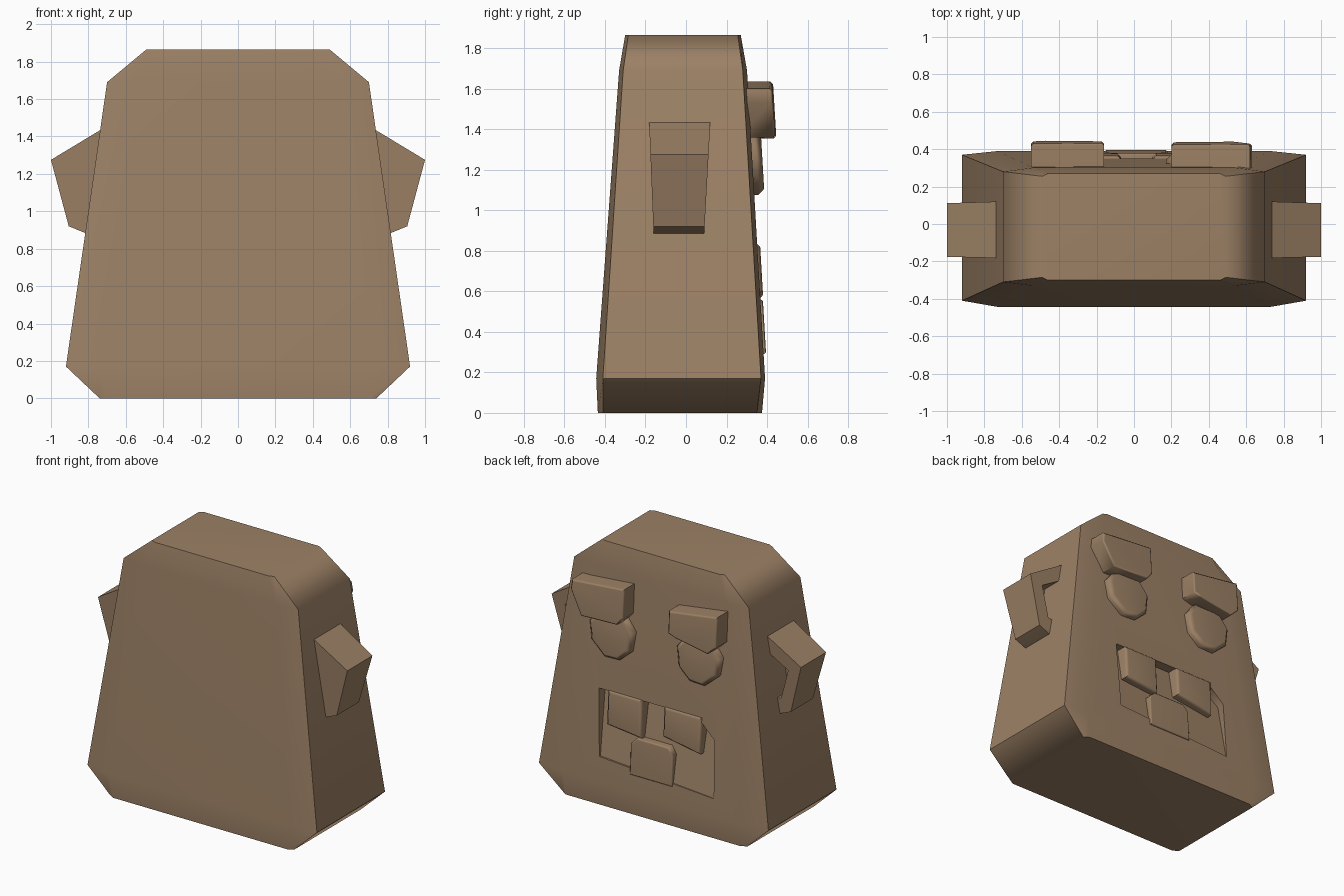
import bpy, bmesh, math

if "Cube" in bpy.data.objects:
    bpy.data.objects.remove(bpy.data.objects["Cube"])

brown = bpy.data.materials.new("clay_brown")
brown.diffuse_color = (0.335, 0.22, 0.132, 1)
brown.use_nodes = True
brown.node_tree.nodes["Principled BSDF"].inputs["Base Color"].default_value = brown.diffuse_color


def make(name, bm):
    bmesh.ops.recalc_face_normals(bm, faces=bm.faces)
    me = bpy.data.meshes.new(name)
    bm.to_mesh(me)
    bm.free()
    me.materials.append(brown)
    ob = bpy.data.objects.new(name, me)
    bpy.context.collection.objects.link(ob)
    return ob


def select(ob):
    bpy.ops.object.select_all(action='DESELECT')
    ob.select_set(True)
    bpy.context.view_layer.objects.active = ob


def smooth(ob, angle=50):
    select(ob)
    bpy.ops.object.shade_smooth_by_angle(angle=math.radians(angle))
    wn = ob.modifiers.new("weighted", 'WEIGHTED_NORMAL')
    wn.keep_sharp = True


def prism(name, pts, back, front, bevel=0.0):
    """Extrude an x/z outline between two y(z) surfaces, optionally chamfering the +y rim."""
    bm = bmesh.new()
    a = [bm.verts.new((x, back(z), z)) for x, z in pts]
    b = [bm.verts.new((x, front(z), z)) for x, z in pts]
    n = len(pts)
    bm.faces.new(a)
    cap = bm.faces.new(b)
    for i in range(n):
        j = (i + 1) % n
        bm.faces.new((a[i], a[j], b[j], b[i]))
    if bevel:
        bmesh.ops.recalc_face_normals(bm, faces=bm.faces)
        bmesh.ops.bevel(bm, geom=list(cap.edges), offset=bevel, segments=1, affect='EDGES')
    return make(name, bm)


def face_y(z):
    return 0.40 - 0.0584 * z


def proud(d):
    return lambda z: face_y(z) + d


def flat(y):
    return lambda z: y


# Body: tapered block with chamfered rims, lofted from four rings
def ring(z, xs, xf, ys0, ys1, yf0, yf1):
    return [(xs, ys0, z), (xs, ys1, z), (xf, yf1, z), (-xf, yf1, z),
            (-xs, ys1, z), (-xs, ys0, z), (-xf, yf0, z), (xf, yf0, z)]


bm = bmesh.new()
rings = [ring(0, 0.74, 0.70, -0.41, 0.35, -0.435, 0.375),
         ring(0.17, 0.92, 0.73, -0.41, 0.37, -0.443, 0.39),
         ring(1.69, 0.70, 0.54, -0.31, 0.28, -0.33, 0.301),
         ring(1.865, 0.49, 0.46, -0.285, 0.255, -0.30, 0.27)]
loops = [[bm.verts.new(p) for p in r] for r in rings]
bm.faces.new(loops[0])
bm.faces.new(loops[-1])
for lo, hi in zip(loops, loops[1:]):
    for i in range(8):
        j = (i + 1) % 8
        bm.faces.new((lo[i], lo[j], hi[j], hi[i]))
body = make("head_block", bm)

# Mouth: wedge-shaped recess, deepest at the top
cutter = prism("mouth_cutter",
               [(.45, .83), (-.34, .83), (-.48, .70), (-.49, .29), (.43, .35)],
               lambda z: 0.28 + 0.179 * (0.83 - z), flat(0.55))
cutter.hide_render = True
cut = body.modifiers.new("mouth", 'BOOLEAN')
cut.operation = 'DIFFERENCE'
cut.solver = 'EXACT'
cut.object = cutter
select(body)
bpy.ops.object.modifier_apply(modifier=cut.name)
bpy.data.objects.remove(cutter)
smooth(body)

# Teeth: two hanging, one standing
smooth(prism("upper_tooth_a", [(.38, .84), (.38, .59), (.10, .56), (.10, .84)],
             flat(0.25), proud(0.014), 0.02))
smooth(prism("upper_tooth_b", [(-.07, .84), (-.07, .62), (-.37, .57), (-.38, .84)],
             flat(0.25), proud(0.014), 0.02))
smooth(prism("lower_tooth", [(.18, .29), (.18, .51), (.13, .56), (-.12, .56), (-.16, .51), (-.16, .29)],
             flat(0.25), proud(0.012), 0.01))

# Eyes: rounded pads under the brows
for s, label in ((1, "a"), (-1, "b")):
    pts = [(.17, 1.30), (.19, 1.16), (.28, 1.08), (.40, 1.075),
           (.51, 1.17), (.53, 1.30), (.45, 1.40), (.25, 1.40)]
    smooth(prism("eye_" + label, [(s * x, z) for x, z in pts],
                 flat(0.25), proud(0.05), 0.03))

# Brows: heavy blocks, slightly uneven
smooth(prism("brow_a", [(.20, 1.635), (.20, 1.43), (.25, 1.37), (.54, 1.36), (.63, 1.53), (.62, 1.60)],
             flat(0.25), lambda z: 0.437 - 0.06 * (z - 1.42), 0.012))
smooth(prism("brow_b", [(-.16, 1.58), (-.16, 1.42), (-.22, 1.40), (-.48, 1.355), (-.55, 1.42), (-.55, 1.635)],
             flat(0.25), lambda z: 0.442 - 0.06 * (z - 1.42), 0.012))

# Ears: solid backing plate plus a C-shaped rim opening toward the face side
for s, label in ((1, "right"), (-1, "left")):
    outer = [(.66, 1.39), (.735, 1.435), (1.0, 1.275), (.905, .92), (.82, .885), (.76, .87)]
    inner = [(.70, .99), (.83, 1.00), (.895, 1.225), (.75, 1.31), (.66, 1.31)]
    back = lambda z: -0.16 - 0.04 * (z - 0.89)
    rim = lambda z: 0.09 + 0.055 * (z - 0.89)
    smooth(prism(label + "_ear_plate", [(s * x, z) for x, z in outer], back, flat(-0.03)))
    smooth(prism(label + "_ear_rim", [(s * x, z) for x, z in outer + inner], flat(-0.05), rim))
